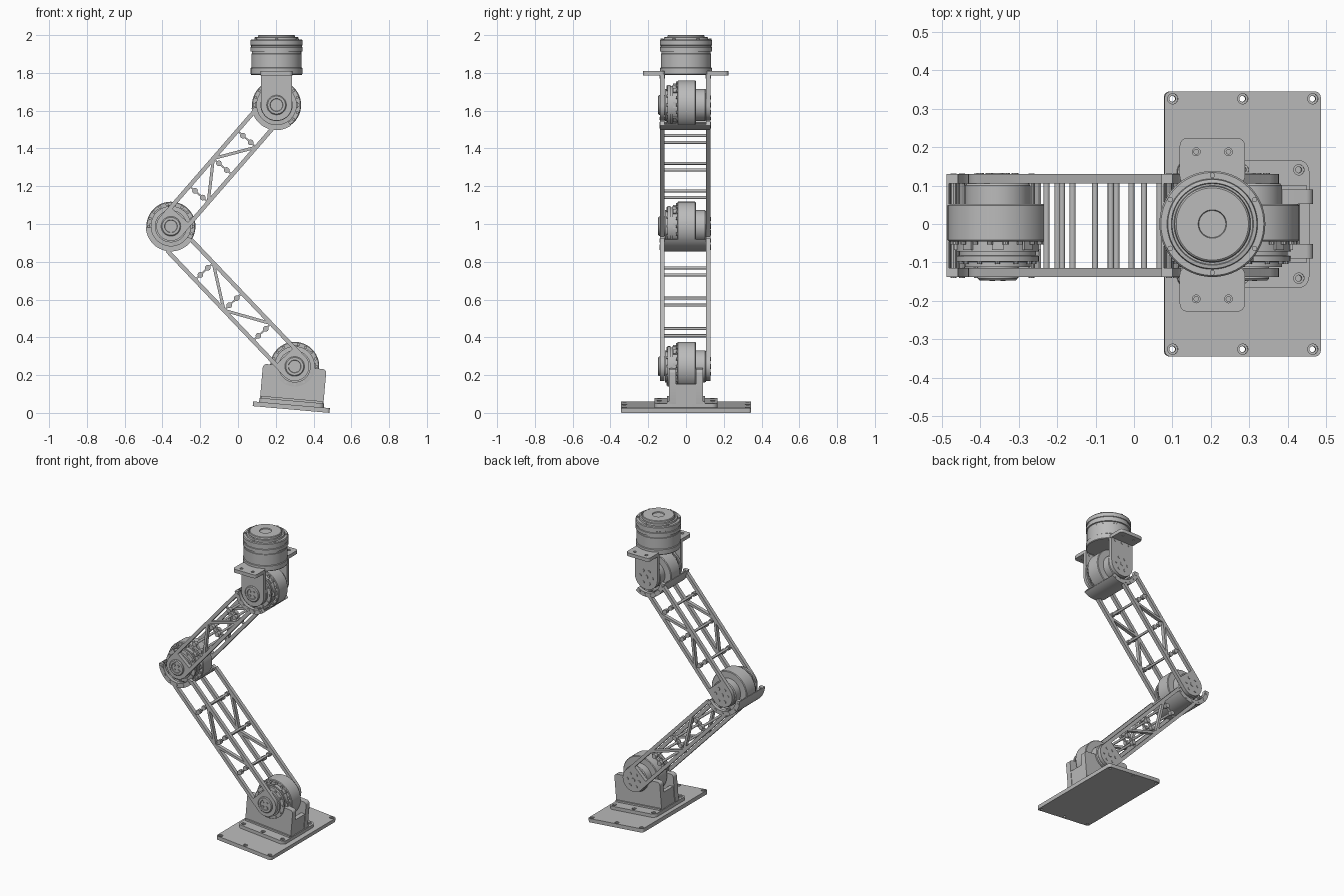
import bpy, bmesh
from math import pi, sin, cos, radians, atan2, hypot
from mathutils import Matrix

if "Cube" in bpy.data.objects:
    bpy.data.objects.remove(bpy.data.objects["Cube"])

grey = bpy.data.materials.new("machined grey")
grey.use_nodes = True
grey.diffuse_color = (0.5, 0.5, 0.5, 1)
grey.node_tree.nodes["Principled BSDF"].inputs["Base Color"].default_value = (0.5, 0.5, 0.5, 1)

SIDES = ((-0.138, -0.114), (0.106, 0.13))     # y ranges of the two side frames
ROD_Y = (SIDES[0][0], SIDES[1][1])
parts = []


def finish(bm, name, matrix):
    bmesh.ops.recalc_face_normals(bm, faces=bm.faces)
    mesh = bpy.data.meshes.new(name)
    bm.to_mesh(mesh)
    bm.free()
    mesh.materials.append(grey)
    ob = bpy.data.objects.new(name, mesh)
    ob.matrix_world = matrix
    bpy.context.collection.objects.link(ob)
    parts.append(ob)
    return ob


def box(bm, x, y, z):
    """Box from three (low, high) ranges."""
    mid = [(a + b) / 2 for a, b in (x, y, z)]
    size = [b - a for a, b in (x, y, z)]
    bmesh.ops.create_cube(bm, size=1, matrix=Matrix.Translation(mid) @ Matrix.Diagonal((*size, 1)))


def bar(bm, p, q, width, y):
    """Flat bar in the xz plane from p to q."""
    dx, dz = q[0] - p[0], q[1] - p[1]
    m = (Matrix.Translation(((p[0] + q[0]) / 2, (y[0] + y[1]) / 2, (p[1] + q[1]) / 2))
         @ Matrix.Rotation(-atan2(dz, dx), 4, 'Y')
         @ Matrix.Diagonal((hypot(dx, dz), y[1] - y[0], width, 1)))
    bmesh.ops.create_cube(bm, size=1, matrix=m)


def prism(bm, outline, y):
    """Extrude an xz outline across a y range."""
    face = bm.faces.new([bm.verts.new((x, y[0], z)) for x, z in outline])
    out = bmesh.ops.extrude_face_region(bm, geom=[face])
    moved = [v for v in out["geom"] if isinstance(v, bmesh.types.BMVert)]
    bmesh.ops.translate(bm, vec=(0, y[1] - y[0], 0), verts=moved)
    if face.is_valid and len(face.link_loops if hasattr(face, "link_loops") else face.loops) == 0:
        bm.faces.remove(face)


def arc(r, a, b, n=24, cx=0, cz=0):
    steps = [radians(a + (b - a) * i / n) for i in range(n + 1)]
    return [(cx + r * cos(t), cz + r * sin(t)) for t in steps]


def cyl(bm, r, y, x=0, z=0, n=16):
    m = Matrix.Translation((x, (y[0] + y[1]) / 2, z)) @ Matrix.Rotation(pi / 2, 4, 'X')
    bmesh.ops.create_cone(bm, cap_ends=True, segments=n, radius1=r, radius2=r,
                          depth=y[1] - y[0], matrix=m)


def bolts(bm, r, ring, y, count, start=0):
    for i in range(count):
        t = start + 2 * pi * i / count
        cyl(bm, r, y, ring * cos(t), ring * sin(t), 10)


def lathe(bm, profile, steps=64):
    """Revolve (radius, y) points about the y axis."""
    verts = [bm.verts.new((r, y, 0)) for r, y in profile]
    edges = [bm.edges.new(pair) for pair in zip(verts, verts[1:])]
    bmesh.ops.spin(bm, geom=verts + edges, cent=(0, 0, 0), axis=(0, 1, 0),
                   angle=2 * pi, steps=steps)
    bmesh.ops.remove_doubles(bm, verts=bm.verts, dist=1e-5)


def rounded(x, y, r):
    """Rounded rectangle outline."""
    return (arc(r, 0, 90, 6, x[1] - r, y[1] - r) + arc(r, 90, 180, 6, x[0] + r, y[1] - r)
            + arc(r, 180, 270, 6, x[0] + r, y[0] + r) + arc(r, 270, 360, 6, x[1] - r, y[0] + r))


def plate(name, x, y, z, r, holes, hole_r, matrix):
    """Horizontal rounded plate with counterbored holes, built on its side and laid flat."""
    flat = matrix @ Matrix.Rotation(-pi / 2, 4, 'X')
    bm = bmesh.new()
    prism(bm, rounded(x, y, r), (-z[1], -z[0]))
    ob = finish(bm, name, flat)
    bm = bmesh.new()
    for hx, hy in holes:
        cyl(bm, hole_r, (-z[1] - 0.01, -z[0] + 0.01), hx, hy)
        cyl(bm, hole_r * 1.7, (-z[1] - 0.01, -z[1] + 0.006), hx, hy)
    cut = finish(bm, name + "_cutter", flat)
    parts.remove(cut)
    cut.hide_render = True
    cut.hide_viewport = True
    mod = ob.modifiers.new("holes", 'BOOLEAN')
    mod.operation, mod.object, mod.solver = 'DIFFERENCE', cut, 'EXACT'
    mod.use_self = True


def frame(x, z, angle=0):
    return Matrix.Translation((x, 0, z)) @ Matrix.Rotation(-angle, 4, 'Y')


def actuator(name, x, z):
    bm = bmesh.new()
    lathe(bm, [(0, -0.143), (0.032, -0.143), (0.034, -0.147), (0.047, -0.147), (0.052, -0.142),
               (0.052, -0.112), (0.085, -0.112), (0.085, -0.099), (0.107, -0.097),
               (0.107, -0.083), (0.1, -0.082), (0.1, -0.072), (0.107, -0.071), (0.107, -0.046),
               (0.126, -0.046), (0.13, -0.042), (0.13, 0.048), (0.126, 0.052), (0.085, 0.052),
               (0.085, 0.1), (0.08, 0.106), (0.06, 0.106), (0.06, 0.128), (0, 0.128)])
    bolts(bm, 0.008, 0.117, (-0.054, -0.044), 18)
    bolts(bm, 0.007, 0.095, (-0.104, -0.096), 12)
    bolts(bm, 0.007, 0.02, (-0.148, -0.142), 4, pi / 4)
    bolts(bm, 0.01, 0.045, (0.12, 0.133), 6)
    cyl(bm, 0.014, (0.12, 0.133))
    for t in range(0, 360, 45):       # housing clips
        px, pz = 0.108 * cos(radians(t)), 0.108 * sin(radians(t))
        bar(bm, (px * 0.97, pz * 0.97), (px * 1.05, pz * 1.05), 0.03, (-0.068, -0.045))
    finish(bm, name, frame(x, z))


def link(name, origin, angle, stations, ends, cradle_centre, cradle_span):
    """Truss link: hub at the origin, curved cradle at the far end."""
    m = frame(*origin, angle)
    v, w, gap = 0.066, 0.022, 0.027
    bm = bmesh.new()
    for y in SIDES:
        for side, end in zip((1, -1), ends):
            bar(bm, (0, side * v), (end, side * v), w, y)
        prism(bm, arc(0.077, 90, 270) + [(0.05, -0.077), (0.075, -0.06), (0.075, 0.06),
                                        (0.05, 0.077)], y)
        for s, a, b in zip((-1, 1), stations, stations[1:]):
            bar(bm, (a, s * v), (b, -s * v), 0.016, y)
    finish(bm, name + "_side_frames", m)

    bm = bmesh.new()
    for u in stations:
        for s in (-1, 1):
            cyl(bm, 0.008, ROD_Y, u, s * gap)
            for a, b in SIDES:
                cyl(bm, 0.015, (a, b), u, s * gap)
        for y in SIDES:
            bar(bm, (u, -v), (u, v), 0.009, (y[0] + 0.004, y[1] - 0.004))
    finish(bm, name + "_cross_rods", m)

    bm = bmesh.new()
    a, b = cradle_span
    for inner, y in ((0.127, ROD_Y), (0.104, SIDES[0]), (0.104, SIDES[1])):
        prism(bm, arc(0.133, a, b, 36) + arc(inner, b, a, 36), y)
    for x, z in arc(0.118, a + 10, b - 10, 5):
        cyl(bm, 0.008, (ROD_Y[0] - 0.003, ROD_Y[1] + 0.002), x, z, 10)
    finish(bm, name + "_cradle", frame(*cradle_centre))


base_joint, knee_joint, head_joint = (0.30, 0.246), (-0.355, 0.988), (0.204, 1.63)
for label, joint in (("base", base_joint), ("knee", knee_joint), ("head", head_joint)):
    actuator(label + "_actuator", *joint)

link("lower_link", base_joint, radians(133.6), (0.25, 0.473, 0.695), (0.91, 0.866),
     knee_joint, (183, 328))
link("upper_link", knee_joint, radians(49), (0.225, 0.418, 0.612), (0.745, 0.745),
     head_joint, (187, 305))

# Tilted base: ground plate, foot flange and actuator cradle
tilt = frame(0.281, 0.018, radians(-5))
plate("base_plate", (-0.204, 0.204), (-0.345, 0.345), (0, 0.025), 0.015,
      [(x, y) for x in (-0.183, 0, 0.183) for y in (-0.326, 0.326)], 0.008, tilt)
plate("foot_flange", (-0.172, 0.172), (-0.167, 0.167), (0.025, 0.047), 0.03,
      [(x, y) for x in (-0.145, 0, 0.145) for y in (-0.141, 0.141)], 0.008, tilt)
bm = bmesh.new()
for y in ((-0.09, -0.052), (0.052, 0.09)):
    prism(bm, rounded((-0.169, 0.168), (0.03, 0.228), 0.02), y)
for y in ((-0.1, -0.088), (0.088, 0.1)):
    box(bm, (-0.165, 0.165), y, (0.04, 0.058))
box(bm, (-0.165, 0.165), (-0.06, 0.06), (0.04, 0.095))
for x in ((-0.165, -0.137), (0.137, 0.165)):
    box(bm, x, (-0.06, 0.06), (0.04, 0.15))
finish(bm, "base_cradle", tilt)

# Head: two L brackets carrying the upright actuator
hx = head_joint[0]
for label, y, tab, hole_y in (("front", SIDES[0], (-0.228, -0.112), -0.195),
                              ("back", SIDES[1], (0.104, 0.224), 0.188)):
    bm = bmesh.new()
    prism(bm, arc(0.083, 180, 360) + [(0.083, 0.165), (-0.083, 0.165)], y)
    for x in (-0.055, 0, 0.055):
        cyl(bm, 0.008, (y[0] - 0.003, y[1] + 0.002), x, 0.147)
    finish(bm, label + "_head_bracket", frame(*head_joint))
    plate(label + "_head_tab", (-0.085, 0.085), tab, (1.787, 1.81), 0.02,
          [(x, hole_y) for x in (-0.042, 0.042)], 0.006, Matrix.Translation((hx, 0, 0)))

bm = bmesh.new()
lathe(bm, [(0, 1.79), (0.134, 1.79), (0.137, 1.794), (0.137, 1.825), (0.133, 1.828),
           (0.133, 1.9), (0.131, 1.902), (0.131, 1.912),
           (0.138, 1.914), (0.138, 1.935), (0.134, 1.937), (0.134, 1.945), (0.138, 1.947),
           (0.138, 1.972), (0.134, 1.977), (0.118, 1.977), (0.116, 1.988), (0.107, 1.99),
           (0.105, 1.985), (0.1, 1.985), (0.098, 1.997), (0.094, 2.0), (0.037, 2.0),
           (0.035, 1.994), (0, 1.994)])
bolts(bm, 0.007, 0.127, (1.97, 1.982), 6, pi / 6)
bolts(bm, 0.007, 0.046, (1.99, 2.0), 10)
upright = Matrix.Translation((hx, 0, 0)) @ Matrix.Rotation(pi / 2, 4, 'X')
finish(bm, "head_actuator_body", upright)

# Smooth round parts while keeping machined edges crisp
bpy.ops.object.select_all(action='DESELECT')
for ob in parts:
    ob.select_set(True)
bpy.context.view_layer.objects.active = parts[0]
bpy.ops.object.shade_smooth_by_angle(angle=radians(30))
